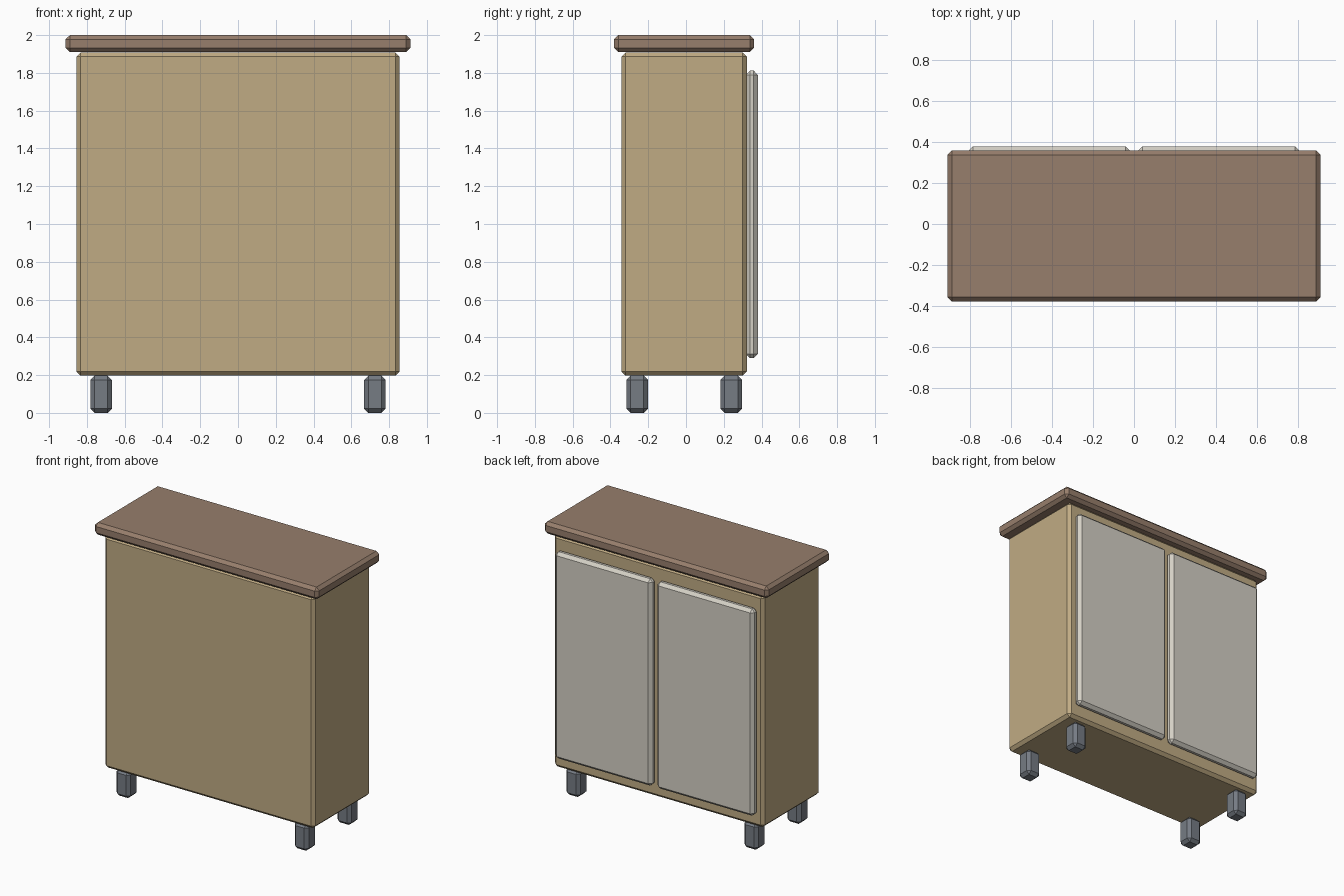
import bpy

if "Cube" in bpy.data.objects:
    bpy.data.objects.remove(bpy.data.objects["Cube"])

BEVEL = 0.022
Y0 = -0.01  # centre of carcass in depth


def material(name, rgb):
    m = bpy.data.materials.new(name)
    m.diffuse_color = (*rgb, 1)
    m.use_nodes = True
    m.node_tree.nodes["Principled BSDF"].inputs["Base Color"].default_value = m.diffuse_color
    return m


wood = material("light_wood", (0.53, 0.41, 0.23))
dark = material("dark_wood", (0.31, 0.21, 0.15))
cream = material("cream_paint", (0.66, 0.63, 0.56))
metal = material("grey_metal", (0.18, 0.20, 0.23))


def box(name, x, y, z, mat):
    """Chamfered box from (min, max) ranges on each axis."""
    spans = (x, y, z)
    bpy.ops.mesh.primitive_cube_add(size=1, location=[(a + b) / 2 for a, b in spans])
    ob = bpy.context.object
    ob.name = name
    ob.scale = [b - a for a, b in spans]
    bpy.ops.object.transform_apply(location=False, rotation=False, scale=True)
    mod = ob.modifiers.new("chamfer", 'BEVEL')
    mod.width = BEVEL
    mod.segments = 1
    ob.data.materials.append(mat)
    return ob


# Carcass and overhanging top
box("cabinet_body", (-0.855, 0.855), (Y0 - 0.332, Y0 + 0.332), (0.197, 1.908), wood)
box("cabinet_top", (-0.912, 0.912), (Y0 - 0.37, Y0 + 0.37), (1.91, 2.0), dark)

# Pair of doors on the +y side
for side, x in (("left", (-0.81, -0.02)), ("right", (0.02, 0.81))):
    box(side + "_door", x, (0.317, 0.38), (0.29, 1.812), cream)

# Four feet
for sx, xn in ((-1, "left"), (1, "right")):
    for sy, yn in ((-1, "front"), (1, "back")):
        cx, cy = sx * 0.725, Y0 + sy * 0.249
        box(f"{yn}_{xn}_foot", (cx - 0.057, cx + 0.057), (cy - 0.057, cy + 0.057), (0, 0.197), metal)
